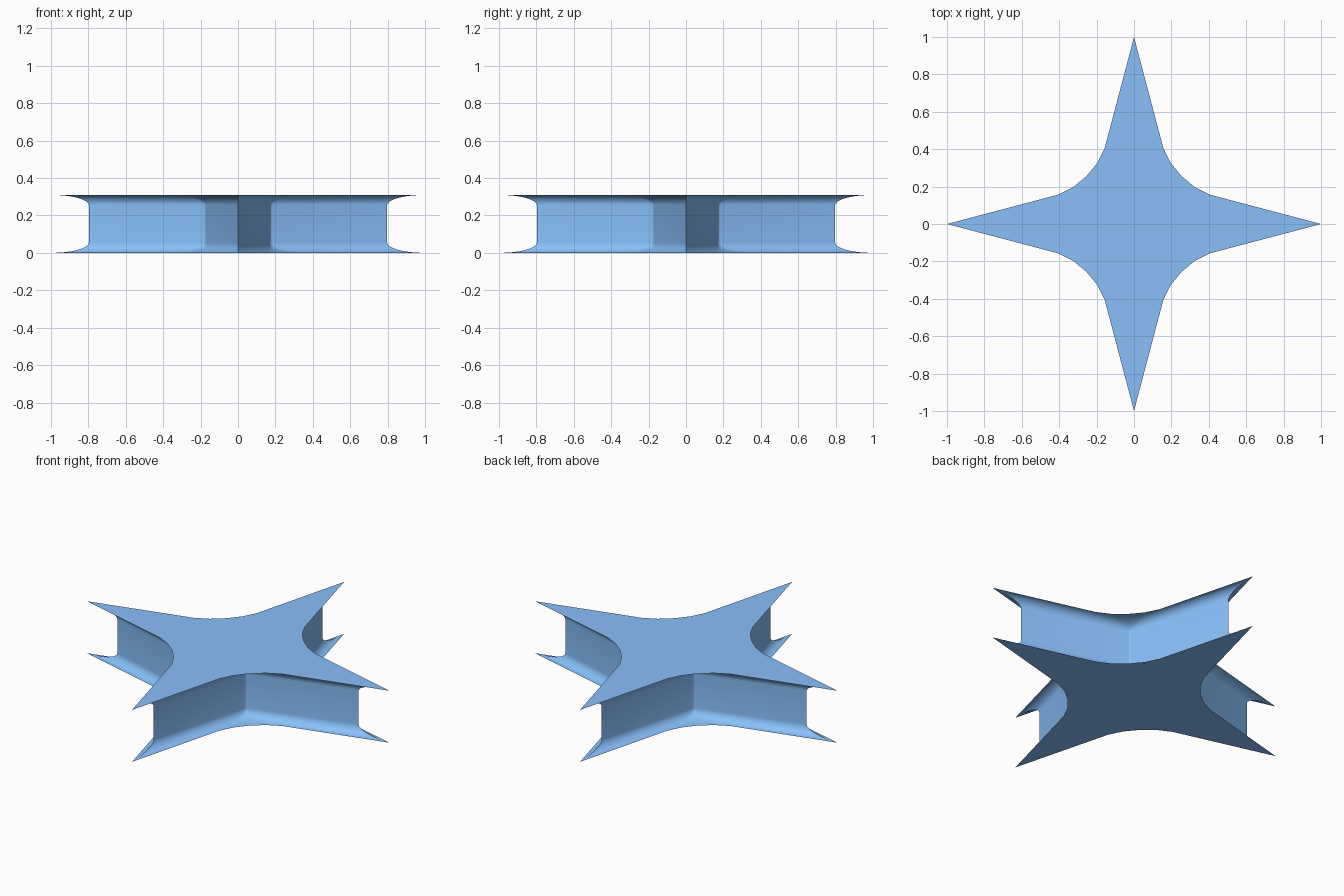
import bpy, bmesh
from math import sin, cos, pi

if "Cube" in bpy.data.objects:
    bpy.data.objects.remove(bpy.data.objects["Cube"])

HEIGHT = 0.31   # total thickness
FLARE = 0.055   # height of the concave flare at top and bottom
STEPS = 8       # rings per flare

# One quarter of each outline: tip, then the inner corner (rotated four times)
OUTER = [(1.0, 0), (0.405, 0.157), (0.325, 0.197), (0.255, 0.255),
         (0.197, 0.325), (0.157, 0.405)]
CORE = [(0.797, 0), (0.187, 0.171), (0.180, 0.174), (0.176, 0.176),
        (0.174, 0.180), (0.171, 0.187)]


def outline(s):
    """Full star outline, blended from core (s=0) to outer plate (s=1)."""
    pts = [(a + (c - a) * s, b + (d - b) * s)
           for (a, b), (c, d) in zip(CORE, OUTER)]
    full = []
    for _ in range(4):
        full += pts
        pts = [(-y, x) for x, y in pts]
    return full


# Ring levels: concave quarter arc, mirrored for the top
lower = []
for i in range(STEPS + 1):
    a = pi / 2 * (1 - i / STEPS)
    lower.append((FLARE * (1 - sin(a)), 1 - cos(a)))
levels = lower + [(HEIGHT - z, s) for z, s in reversed(lower)]

bm = bmesh.new()
rings = [[bm.verts.new((x, y, z)) for x, y in outline(s)] for z, s in levels]

# Flared side walls
for r0, r1 in zip(rings, rings[1:]):
    n = len(r0)
    for i in range(n):
        j = (i + 1) % n
        bm.faces.new((r0[i], r0[j], r1[j], r1[i]))

# Flat star plates
bm.faces.new(list(reversed(rings[0])))
bm.faces.new(rings[-1])
bm.normal_update()

mesh = bpy.data.meshes.new("flared_star")
bm.to_mesh(mesh)
bm.free()
star = bpy.data.objects.new("flared_star", mesh)
bpy.context.collection.objects.link(star)

# Light blue surface
blue = bpy.data.materials.new("light_blue")
blue.diffuse_color = (0.246, 0.527, 0.956, 1)
blue.use_nodes = True
blue.node_tree.nodes["Principled BSDF"].inputs["Base Color"].default_value = blue.diffuse_color
mesh.materials.append(blue)

# Smooth flares, crisp plate edges and tips
bpy.context.view_layer.objects.active = star
star.select_set(True)
bpy.ops.object.shade_smooth_by_angle(angle=pi / 5)
